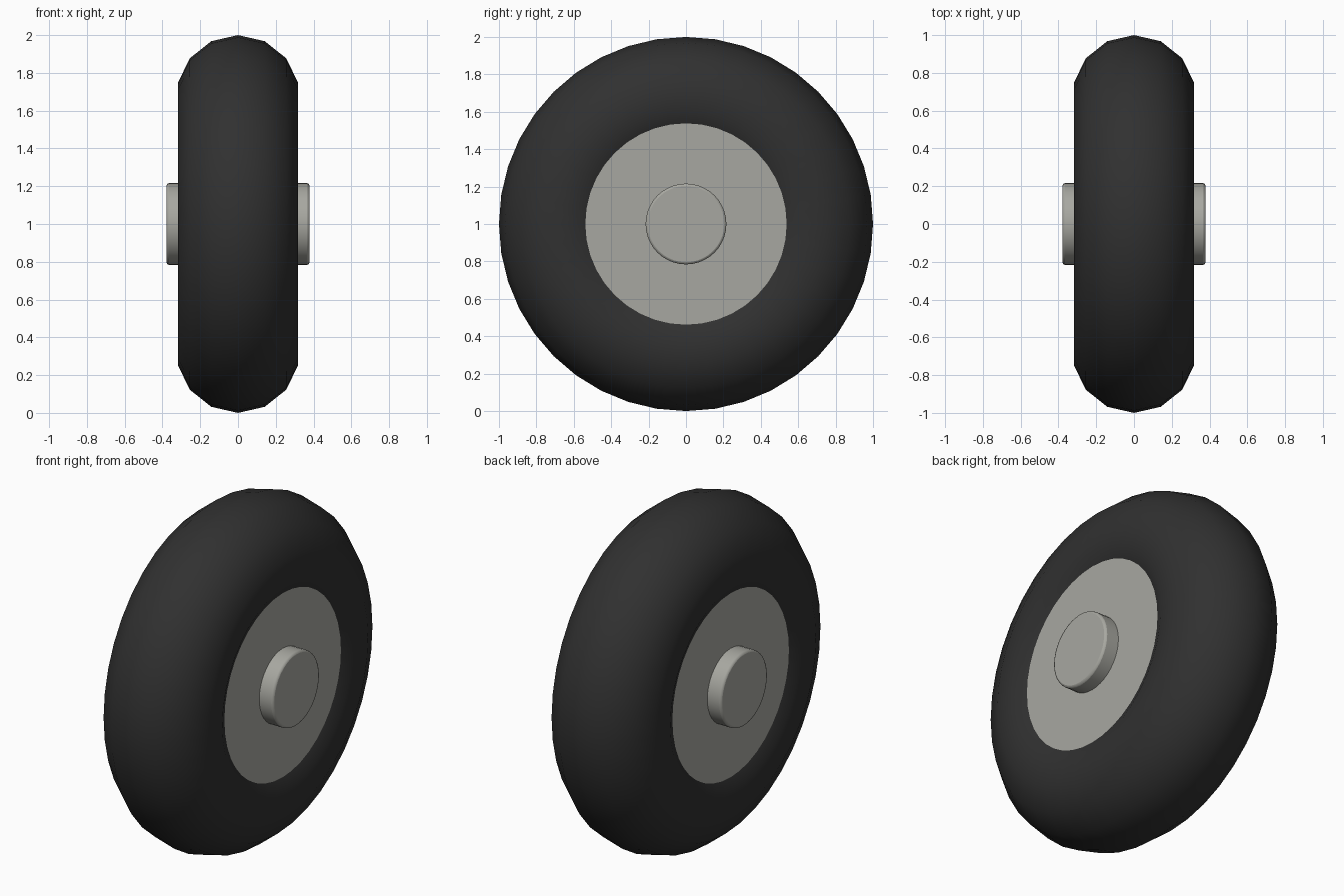
import bpy
from math import pi

cube = bpy.data.objects.get("Cube")
if cube:
    bpy.data.objects.remove(cube)


def material(name, color):
    mat = bpy.data.materials.new(name)
    mat.use_nodes = True
    mat.diffuse_color = color
    bsdf = mat.node_tree.nodes["Principled BSDF"]
    bsdf.inputs["Base Color"].default_value = color
    bsdf.inputs["Roughness"].default_value = 0.6
    return mat


rubber = material("black rubber", (0.03, 0.03, 0.03, 1))
metal = material("warm grey metal", (0.39, 0.39, 0.355, 1))

CENTRE = (0, 0, 1)
AXLE = (0, pi / 2, 0)


def finish(name, mat):
    obj = bpy.context.object
    obj.name = name
    obj.data.materials.append(mat)
    return obj


def disc(name, radius, half_width, bevel):
    """Cylinder along the axle with softened rims."""
    bpy.ops.mesh.primitive_cylinder_add(
        vertices=40, radius=radius, depth=2 * half_width,
        location=CENTRE, rotation=AXLE)
    obj = finish(name, metal)
    bpy.ops.object.shade_smooth_by_angle(angle=pi / 6)
    if bevel:
        mod = obj.modifiers.new("soft edge", "BEVEL")
        mod.width = bevel
        mod.segments = 2
        mod.limit_method = "ANGLE"
    return obj


# Tyre: a faceted tube with smooth shading
bpy.ops.mesh.primitive_torus_add(
    major_segments=40, minor_segments=14,
    major_radius=0.673, minor_radius=0.327,
    location=CENTRE, rotation=AXLE)
tyre = finish("tyre", rubber)
# Turn the section so that a vertex ring lies on the outermost circle
bpy.ops.object.shade_smooth()

# Wheel disc filling the tyre, and the hub through it
disc("wheel_disc", 0.56, 0.289, 0)
disc("hub", 0.216, 0.378, 0.012)
